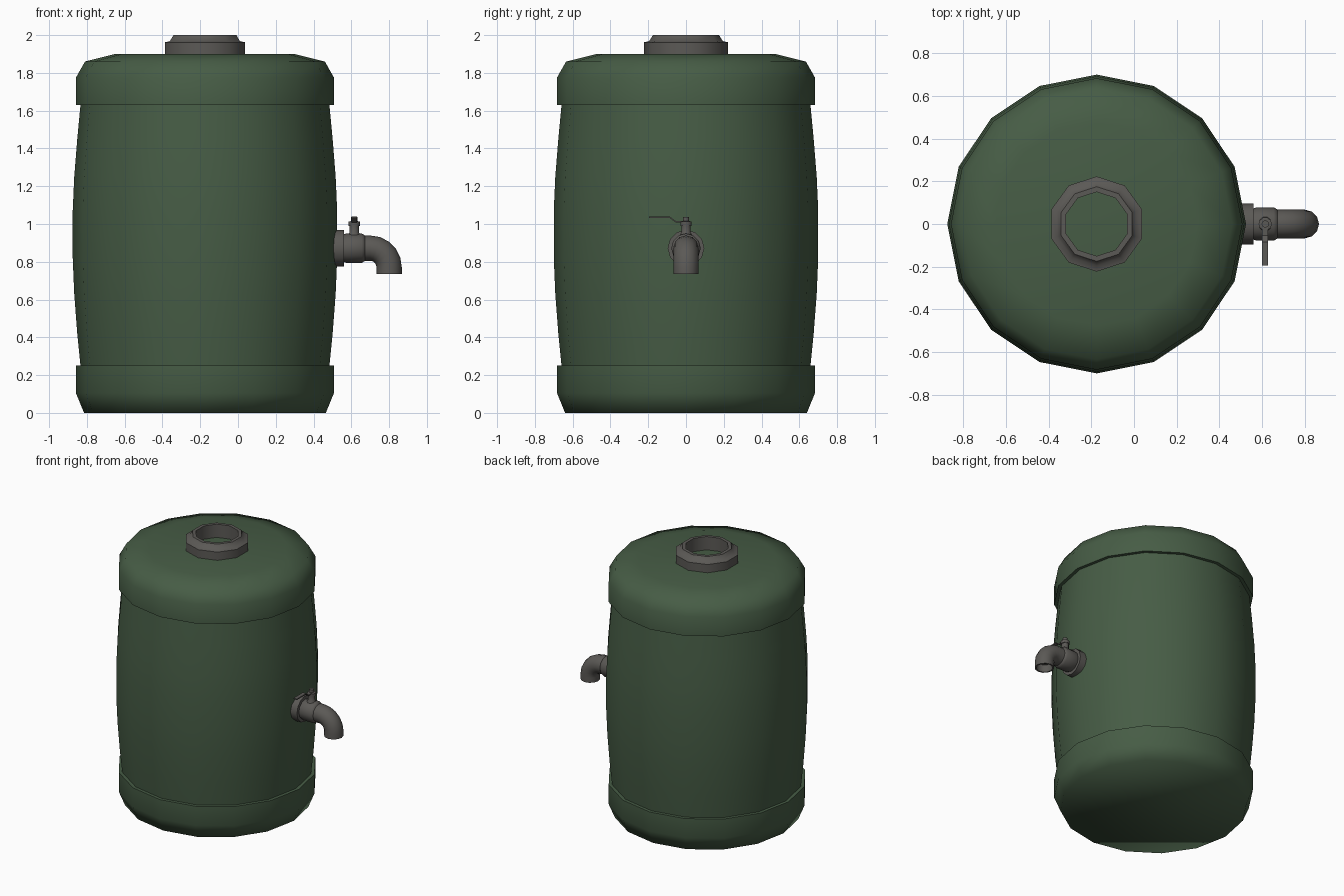
import bpy, bmesh, math
from mathutils import Vector

if "Cube" in bpy.data.objects:
    bpy.data.objects.remove(bpy.data.objects["Cube"])

CX = -0.175      # barrel axis
TZ = 0.872       # tap axis height


def material(name, rgb):
    m = bpy.data.materials.new(name)
    m.diffuse_color = (*rgb, 1)
    m.use_nodes = True
    m.node_tree.nodes["Principled BSDF"].inputs["Base Color"].default_value = m.diffuse_color
    return m


green = material("barrel green", (0.062, 0.108, 0.060))
grey = material("warm grey", (0.105, 0.100, 0.092))


def sweep(name, stations, sides, mat, smooth=60, phase=0.0, caps=(True, True)):
    """Rings in the xz plane: (x, z, heading, radius); heading 90 = up, 0 = +x."""
    bm = bmesh.new()
    rings = []
    for x, z, head, r in stations:
        h = math.radians(head)
        u = Vector((math.sin(h), 0, -math.cos(h)))
        v = Vector((0, 1, 0))
        ring = []
        for i in range(sides):
            a = 2 * math.pi * i / sides + phase
            ring.append(bm.verts.new(Vector((x, 0, z)) + r * (math.cos(a) * u + math.sin(a) * v)))
        rings.append(ring)
    for a, b in zip(rings, rings[1:]):
        for i in range(sides):
            j = (i + 1) % sides
            bm.faces.new((a[i], a[j], b[j], b[i]))
    if caps[0]:
        bm.faces.new(rings[0][::-1])
    if caps[1]:
        bm.faces.new(rings[-1])
    bmesh.ops.recalc_face_normals(bm, faces=bm.faces)
    return finish(name, bm, mat, smooth)


def finish(name, bm, mat, smooth):
    me = bpy.data.meshes.new(name)
    bm.to_mesh(me)
    bm.free()
    me.materials.append(mat)
    ob = bpy.data.objects.new(name, me)
    bpy.context.collection.objects.link(ob)
    bpy.ops.object.select_all(action='DESELECT')
    ob.select_set(True)
    bpy.context.view_layer.objects.active = ob
    bpy.ops.object.shade_smooth_by_angle(angle=math.radians(smooth))
    return ob


def lathe(name, profile, sides, mat, x=CX, **kw):
    return sweep(name, [(x, z, 90, r) for r, z in profile], sides, mat, **kw)


# barrel: base, bulging body, lid
lathe("base_band", [(0.64, 0), (0.683, 0.105), (0.683, 0.25), (0.655, 0.25)], 16, green, smooth=72)
lathe("barrel_body", [(0.658, 0.24), (0.676, 0.42), (0.692, 0.63), (0.70, 0.82), (0.70, 1.07),
                      (0.692, 1.25), (0.676, 1.45), (0.658, 1.64)], 16, green, caps=(False, False))
lathe("lid", [(0.655, 1.63), (0.683, 1.63), (0.683, 1.775), (0.635, 1.86), (0.475, 1.90)],
      16, green, smooth=72)

# filler neck with open mouth
lathe("filler_neck", [(0.223, 1.89), (0.223, 1.962), (0.195, 1.968), (0.175, 2.0),
                      (0.150, 2.0), (0.150, 1.89)], 10, grey, smooth=50,
      phase=math.pi / 2, caps=(False, False))

# tap: wall flange, valve body, curved hollow spout
sweep("tap_flange", [(0.48, TZ, 0, 0.097), (0.56, TZ, 0, 0.097)], 12, grey)
sweep("tap_body", [(0.55, TZ, 0, 0.07), (0.575, TZ, 0, 0.078), (0.655, TZ, 0, 0.078),
                   (0.675, TZ, 0, 0.066)], 12, grey)
bend = [(0.70 + 0.10 * math.sin(t), TZ - 0.10 + 0.10 * math.cos(t), -math.degrees(t))
        for t in (math.pi / 2 * i / 5 for i in range(6))]
spout = [(0.66, TZ, 0, 0.067)] + [(*b, 0.067) for b in bend]
spout += [(0.80, 0.735, -90, 0.067), (0.80, 0.735, -90, 0.056), (0.80, 0.79, -90, 0.056)]
sweep("tap_spout", spout, 12, grey)

# valve stem and nut
lathe("valve_stem", [(0.045, 0.925), (0.025, 0.955), (0.025, 0.99), (0.031, 0.99), (0.031, 1.012),
                     (0.017, 1.015), (0.017, 1.037)], 10, grey, x=0.615)

# cranked lever pointing to the front
bm = bmesh.new()
rows = []
for y, z in [(0.02, 1.008), (-0.055, 1.008), (-0.085, 1.031), (-0.195, 1.031)]:
    rows.append([bm.verts.new((0.615 + dx, y, z + dz))
                 for dx, dz in ((-0.014, 0), (0.014, 0), (0.014, 0.008), (-0.014, 0.008))])
for a, b in zip(rows, rows[1:]):
    for i in range(4):
        j = (i + 1) % 4
        bm.faces.new((a[i], a[j], b[j], b[i]))
bm.faces.new(rows[0])
bm.faces.new(rows[-1])
bmesh.ops.recalc_face_normals(bm, faces=bm.faces)
finish("valve_lever", bm, grey, 30)
